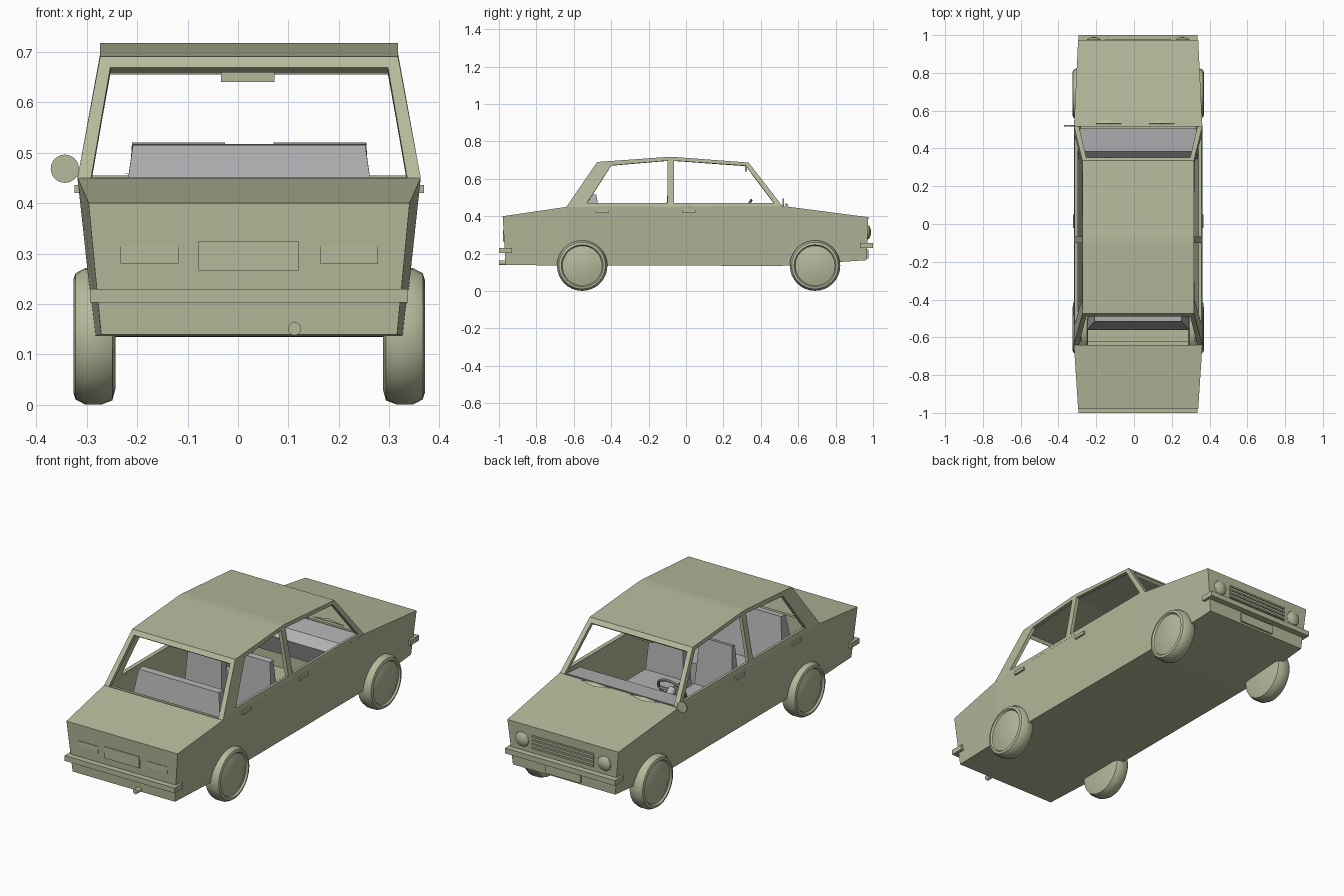
import bpy, bmesh, math
from mathutils import Matrix, Vector

if "Cube" in bpy.data.objects:
    bpy.data.objects.remove(bpy.data.objects["Cube"])

CX = 0.022  # body centre line


def material(name, rgb):
    m = bpy.data.materials.new(name)
    m.use_nodes = True
    m.diffuse_color = (*rgb, 1)
    bsdf = m.node_tree.nodes["Principled BSDF"]
    bsdf.inputs["Base Color"].default_value = (*rgb, 1)
    bsdf.inputs["Roughness"].default_value = 0.6
    return m


GREEN = material("olive_paint", (0.47, 0.49, 0.33))
GREY = material("grey_trim", (0.45, 0.45, 0.46))


def finish(name, bm, mat=GREEN, smooth=False):
    bmesh.ops.remove_doubles(bm, verts=bm.verts, dist=0.0005)
    bmesh.ops.recalc_face_normals(bm, faces=bm.faces)
    mesh = bpy.data.meshes.new(name)
    bm.to_mesh(mesh)
    bm.free()
    mesh.materials.append(mat)
    if smooth:
        mesh.shade_smooth()
        mesh.set_sharp_from_angle(angle=math.radians(30))
    ob = bpy.data.objects.new(name, mesh)
    bpy.context.collection.objects.link(ob)
    return ob


def face(bm, pts):
    bm.faces.new([bm.verts.new((x + CX, y, z)) for x, y, z in pts])


def box(name, x, y, z, mat=GREEN):
    """Box from (low, high) ranges, x measured from the centre line."""
    bm = bmesh.new()
    bmesh.ops.create_cube(bm, size=1)
    for v in bm.verts:
        v.co = [r[0] if c < 0 else r[1] for c, r in zip(v.co, (x, y, z))]
        v.co.x += CX
    return finish(name, bm, mat)


def prism(name, profile, x0, x1, mat=GREEN, taper=0):
    """Extrude a (y, z) profile along x; taper narrows the highest points."""
    bm = bmesh.new()
    top = max(z for _, z in profile)
    cut = [taper if z > top - 0.02 else 0 for _, z in profile]
    a = [(x0 + c, y, z) for (y, z), c in zip(profile, cut)]
    b = [(x1 - c, y, z) for (y, z), c in zip(profile, cut)]
    face(bm, a)
    face(bm, b)
    for i in range(len(a)):
        j = (i + 1) % len(a)
        face(bm, [a[i], a[j], b[j], b[i]])
    return finish(name, bm, mat)


def lathe(name, profile, loc, axis, mat=GREEN, segs=32):
    """Spin a (radius, height) profile and aim it along an axis."""
    bm = bmesh.new()
    vs = [bm.verts.new((r, 0, h)) for r, h in profile]
    es = [bm.edges.new(p) for p in zip(vs, vs[1:])]
    bmesh.ops.spin(bm, geom=vs + es, cent=(0, 0, 0), axis=(0, 0, 1),
                   angle=math.tau, steps=segs)
    rot = Vector((0, 0, 1)).rotation_difference(Vector(axis)).to_matrix().to_4x4()
    move = Matrix.Translation((loc[0] + CX, loc[1], loc[2]))
    bmesh.ops.transform(bm, matrix=move @ rot, verts=bm.verts)
    return finish(name, bm, mat, True)


# Lower body: stations of y, half width and height at top and bottom
stations = [((-0.98, 0.318, 0.40), (-0.965, 0.293, 0.14)),
            ((-0.64, 0.34, 0.45), (-0.64, 0.306, 0.136)),
            ((0.515, 0.34, 0.455), (0.515, 0.306, 0.135)),
            ((0.975, 0.318, 0.395), (0.965, 0.293, 0.165))]
bm = bmesh.new()


def ring(station):
    (yt, wt, zt), (yb, wb, zb) = station
    return [(-wb, yb, zb), (-wt, yt, zt), (wt, yt, zt), (wb, yb, zb)]


for n, (s, t) in enumerate(zip(stations, stations[1:])):
    a, b = ring(s), ring(t)
    for i in range(4):
        if n == 1 and i == 1:
            continue  # open cabin
        j = (i + 1) % 4
        face(bm, [a[i], a[j], b[j], b[i]])
face(bm, ring(stations[0]))
face(bm, ring(stations[-1]))
finish("lower_body", bm)

# Cabin tub: floor and inner walls
bm = bmesh.new()
rim = [(-0.322, -0.625, 0.452), (0.322, -0.625, 0.452), (0.322, 0.505, 0.455), (-0.322, 0.505, 0.455)]
floor = [(x * 0.9, y, 0.16) for x, y, _ in rim]
face(bm, floor)
for i in range(4):
    j = (i + 1) % 4
    face(bm, [rim[i], rim[j], floor[j], floor[i]])
finish("cabin_tub", bm)

# Greenhouse: roof, pillars and rails around open windows
RB, RF = (-0.475, 0.69), (0.335, 0.687)
BB, BF = (-0.64, 0.45), (0.515, 0.455)
P, Q = -0.10, -0.065
LOW, MID, TOP = 0.47, 0.697, 0.717
WB, WF, TB, TF = (-0.53, LOW), (0.47, LOW), (-0.40, 0.672), (0.32, 0.67)
panels = [
    [BB, (P, 0.45), (P, LOW), WB],
    [(P, 0.45), (Q, 0.45), (Q, LOW), (P, LOW)],
    [(Q, 0.45), BF, WF, (Q, LOW)],
    [BB, WB, TB, RB],
    [RB, TB, (P, MID), (P, TOP)],
    [(P, LOW), (Q, LOW), (Q, MID), (P, MID)],
    [(P, MID), (Q, MID), (Q, TOP), (P, TOP)],
    [(Q, MID), TF, RF, (Q, TOP)],
    [BF, RF, TF, WF],
]


def half(z):
    return max(0.295, 0.34 - 0.045 * (z - 0.45) / 0.237)


bm = bmesh.new()
for side in (-1, 1):
    for panel in panels:
        face(bm, [(side * half(z), y, z) for y, z in panel])
    # Frames of the two sloping screens
    for lo, hi in ((BB, RB), (BF, RF)):
        y, z = (lo[k] + (hi[k] - lo[k]) * 0.91 for k in (0, 1))
        face(bm, [(side * half(lo[1]), *lo), (side * 0.313, *lo),
                  (side * 0.275, y, z), (side * half(hi[1]), *hi)])
for lo, hi in ((BB, RB), (BF, RF)):
    y, z = (lo[k] + (hi[k] - lo[k]) * 0.91 for k in (0, 1))
    face(bm, [(-half(hi[1]), *hi), (-0.275, y, z), (0.275, y, z), (half(hi[1]), *hi)])
line = [RB, (P, TOP), (Q, TOP), RF]
for a, b in zip(line, line[1:]):
    face(bm, [(-half(a[1]), *a), (half(a[1]), *a), (half(b[1]), *b), (-half(b[1]), *b)])
cabin = finish("roof_and_pillars", bm)
shell = cabin.modifiers.new("thickness", "SOLIDIFY")
shell.thickness = 0.018
shell.offset = -1

# Wheels
tyre = [(0, -0.042), (0.105, -0.042), (0.127, -0.036), (0.135, -0.015), (0.135, 0.018),
        (0.125, 0.037), (0.112, 0.041), (0.106, 0.032), (0.098, 0.032), (0.09, 0.036), (0, 0.038)]
for side, label in ((-1, "right"), (1, "left")):
    for y, end in ((-0.555, "front"), (0.69, "back")):
        lathe(f"{end}_{label}_wheel", tyre, (side * 0.307, y, 0.136), (side, 0, 0))

# Bumpers with wrapped ends
for end, y0, y1, z in (("front", -1.0, -0.965, 0.203), ("back", 0.965, 1.0, 0.23)):
    box(f"{end}_bumper", (-0.312, 0.312), (y0, y1), (z, z + 0.027))
    inner = -0.93 if y0 < 0 else 0.93
    ys = sorted((inner, y0 if y0 < 0 else y1))
    for side in (-1, 1):
        xs = sorted((side * 0.29, side * 0.315))
        box(f"{end}_bumper_end", xs, ys, (z, z + 0.027))

# Lamps, grille and plates
for side in (-1, 1):
    lathe("round_lamp", [(0, 0.022), (0.02, 0.019), (0.035, 0.01), (0.04, 0), (0.04, -0.02)],
          (side * 0.235, 0.968, 0.315), (0, 1, 0))
    xs = sorted((side * 0.14, side * 0.255))
    box("flat_lamp", xs, (-0.978, -0.97), (0.28, 0.315))
box("grille_panel", (-0.175, 0.175), (0.96, 0.974), (0.28, 0.35))
for i in range(4):
    z = 0.282 + i * 0.02
    box("grille_bar", (-0.175, 0.175), (0.965, 0.98), (z, z + 0.008))
box("front_plate", (-0.1, 0.098), (-0.979, -0.97), (0.266, 0.325))
box("back_plate", (-0.1, 0.1), (0.96, 0.975), (0.175, 0.222))
lathe("exhaust_pipe", [(0, 0.03), (0.013, 0.03), (0.013, -0.05)], (0.09, -0.97, 0.151), (0, -1, 0), segs=16)

# Door handles
for side in (-1, 1):
    for y in (-0.45, 0.015):
        xs = sorted((side * 0.325, side * 0.346))
        box("door_handle", xs, (y - 0.035, y + 0.035), (0.42, 0.436))

# Wipers on the cowl
for x in (-0.155, 0.125):
    bm = bmesh.new()
    tri = [(x - 0.09, 0.53, 0.458), (x + 0.09, 0.53, 0.458), (x, 0.553, 0.456)]
    peak = (x, 0.533, 0.47)
    face(bm, tri)
    for i in range(3):
        face(bm, [tri[i], tri[(i + 1) % 3], peak])
    finish("wiper", bm)

# Mirrors
lathe("door_mirror", [(0, 0.004), (0.028, 0.003), (0.028, -0.003), (0, -0.004)],
      (-0.365, 0.52, 0.468), (0, 1, 0), segs=24)
box("mirror_arm", (-0.35, -0.325), (0.517, 0.522), (0.452, 0.458))
box("inside_mirror", (-0.056, 0.05), (0.315, 0.325), (0.64, 0.685))

# Dashboard and steering wheel
prism("dashboard", [(0.505, 0.452), (0.385, 0.442), (0.345, 0.40), (0.38, 0.30), (0.505, 0.30)],
      -0.315, 0.315, GREY)
wheel_rim = [(0.075 + 0.007 * math.cos(a * math.tau / 8), 0.007 * math.sin(a * math.tau / 8))
             for a in range(9)]
lean = (0, -0.85, 0.5)
lathe("steering_wheel", wheel_rim, (-0.16, 0.31, 0.42), lean, GREY, 24)
lathe("steering_column", [(0, 0.005), (0.022, 0.005), (0.012, -0.08)], (-0.16, 0.31, 0.42), lean, GREY, 12)
box("steering_spoke", (-0.232, -0.088), (0.306, 0.314), (0.412, 0.424), GREY)

# Seats
back = [(-0.05, 0.24), (-0.075, 0.52), (-0.10, 0.515), (-0.12, 0.24)]
for side, label in ((-1, "right"), (1, "left")):
    x0, x1 = sorted((side * 0.03, side * 0.25))
    prism(f"{label}_seat_back", back, x0, x1, GREY, 0.018)
    box(f"{label}_seat_cushion", (x0, x1), (-0.11, 0.16), (0.18, 0.28), GREY)
prism("bench_back", [(-0.43, 0.24), (-0.48, 0.517), (-0.515, 0.515), (-0.56, 0.24)],
      -0.27, 0.27, GREY, 0.04)
box("bench_cushion", (-0.27, 0.27), (-0.5, -0.24), (0.17, 0.28), GREY)
